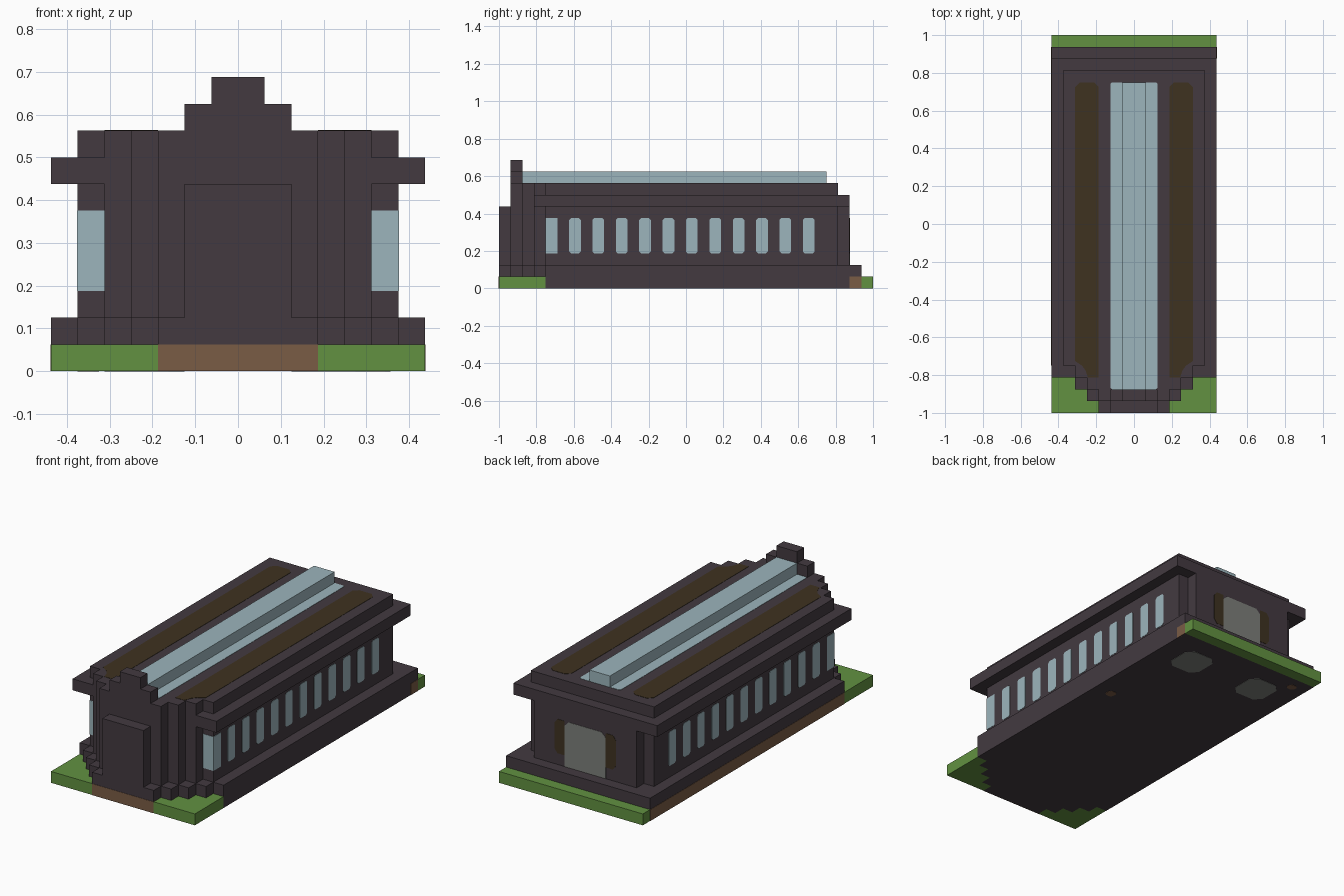
import bpy
import bmesh

cube = bpy.data.objects.get("Cube")
if cube:
    bpy.data.objects.remove(cube, do_unlink=True)

U = 1 / 16        # one building block
T = 0.025         # thickness of painted plates, in blocks


def material(name, *srgb):
    lin = [((c / 255 + 0.055) / 1.055) ** 2.4 for c in srgb] + [1]
    m = bpy.data.materials.new(name)
    m.use_nodes = True
    m.diffuse_color = lin
    m.node_tree.nodes["Principled BSDF"].inputs["Base Color"].default_value = lin
    return m


stone = material("dark stone", 67, 58, 64)
glass = material("pale glass", 156, 181, 188)
grass = material("grass green", 98, 145, 65)
earth = material("path brown", 122, 92, 69)
olive = material("dark olive", 62, 50, 32)
grey = material("door grey", 125, 127, 122)


def prism(name, points, axis, lo, hi, mat):
    """Extrude a 2D outline along an axis; the other two axes keep their order."""
    def place(p, d):
        v = list(p)
        v.insert("xyz".index(axis), d)
        return [c * U for c in v]
    bm = bmesh.new()
    a = [bm.verts.new(place(p, lo)) for p in points]
    b = [bm.verts.new(place(p, hi)) for p in points]
    bm.faces.new(a)
    bm.faces.new(b[::-1])
    for i in range(len(a)):
        j = (i + 1) % len(a)
        bm.faces.new((a[i], a[j], b[j], b[i]))
    bmesh.ops.recalc_face_normals(bm, faces=bm.faces)
    mesh = bpy.data.meshes.new(name)
    bm.to_mesh(mesh)
    bm.free()
    mesh.materials.append(mat)
    ob = bpy.data.objects.new(name, mesh)
    bpy.context.collection.objects.link(ob)
    return ob


def rect(u0, u1, v0, v1, c=0):
    """Rectangle outline, with corners cut by c."""
    if not c:
        return [(u0, v0), (u1, v0), (u1, v1), (u0, v1)]
    return [(u0 + c, v0), (u1 - c, v0), (u1, v0 + c), (u1, v1 - c),
            (u1 - c, v1), (u0 + c, v1), (u0, v1 - c), (u0, v0 + c)]


def box(name, x0, x1, y0, y1, z0, z1, mat):
    return prism(name, rect(x0, x1, y0, y1), "z", z0, z1, mat)


def stairs(front, steps):
    """Stair-stepped front edge on the +x side, from half width 3 outwards."""
    pts = []
    for k in range(steps):
        pts += [(3 + k, front + k), (3 + k, front + k + 1)]
    return pts


def stepped(front, steps, back):
    """Symmetric plan with a stair-stepped front."""
    half = stairs(front, steps) + [(3 + steps, front + steps), (3 + steps, back)]
    return half + [(-x, y) for x, y in reversed(half)]


# Ground: dark floor, lawn and paths
base_plan = stepped(-16, 4, 15)
prism("floor", base_plan, "z", 0, 1, stone)
box("back_lawn", -7, 7, 15, 16, 0, 1, grass)
for side, s in (("left", 1), ("right", -1)):
    lawn = stairs(-16, 4) + [(7, -12), (7, -16)]
    prism(side + "_front_lawn", [(s * x, y) for x, y in lawn], "z", 0, 1, grass)
prism("front_path", rect(-3, 3, 0, 1), "y", -16 - T, -15.9, earth)
prism("right_path", rect(-12, 15, 0, 1), "x", -7 - T, -6.9, earth)
prism("left_path_end", rect(14, 15, 0, 1), "x", 6.9, 7 + T, earth)

# Building mass
prism("plinth", base_plan, "z", 1, 2, stone)
prism("walls", stepped(-15, 3, 13), "z", 2, 9, stone)
box("cornice", -7, 7, -13, 14, 7, 8, stone)
box("back_panel", -5, 5, 12.9, 14, 2, 7, stone)
box("front_block", -2, 2, -16, -15, 2, 7, stone)
box("parapet", -2, 2, -15, -14, 9, 10, stone)
box("parapet_top", -1, 1, -15, -14, 10, 11, stone)

# Side windows, the first one wrapping round the front corner
for side, s in (("left", 1), ("right", -1)):
    x0, x1 = sorted((s * 5, s * (6 + T)))
    box(side + "_corner_window", x0, x1, -12 - T, -11, 3, 6, glass)
    x0, x1 = sorted((s * 5.95, s * (6 + T)))
    for i in range(1, 12):
        y = -12 + 2 * i
        prism(f"{side}_window_{i}", rect(y, y + 1, 3, 6, 0.15), "x", x0, x1, glass)

# Roof: skylight and painted strips
prism("skylight_panes", rect(-2, 2, -14, 12, 0.15), "z", 8.95, 9 + T, glass)
box("skylight_ridge", -1, 1, -14, 12, 9, 10, glass)
for side, s in (("left", 1), ("right", -1)):
    strip = [(3, -13), (3.9, -13), (4.1, -12.4), (4.4, -12), (5, -11.6),
             (5, 11.6), (4.6, 12), (3.4, 12), (3, 11.6)]
    prism(side + "_roof_strip", [(s * x, y) for x, y in strip], "z", 8.95, 9 + T, olive)

# Back door with side panels
door = [(-2, 2), (2, 2), (2, 5.6), (1.6, 6), (-1.6, 6), (-2, 5.6)]
prism("back_door", door, "y", 13.95, 14 + T, grey)
for side, s in (("left", 1), ("right", -1)):
    panel = [(2, 3), (2.7, 3), (3, 3.4), (3, 5.6), (2.7, 6), (2, 6)]
    prism(side + "_door_panel", [(s * x, z) for x, z in panel], "y", 13.95, 14 + T, olive)

# Underside patches
for side, x in (("left", 3.5), ("right", -3.5)):
    prism(side + "_floor_patch", rect(x - 1.5, x + 1.5, 10.2, 13.2, 0.6), "z", -T, 0.05, grey)
prism("floor_spot", rect(4.9, 5.7, 2.9, 3.7, 0.2), "z", -T, 0.05, earth)
prism("floor_corner_spot", rect(-6, -5.2, 13.5, 14.2, 0.2), "z", -T, 0.05, earth)
